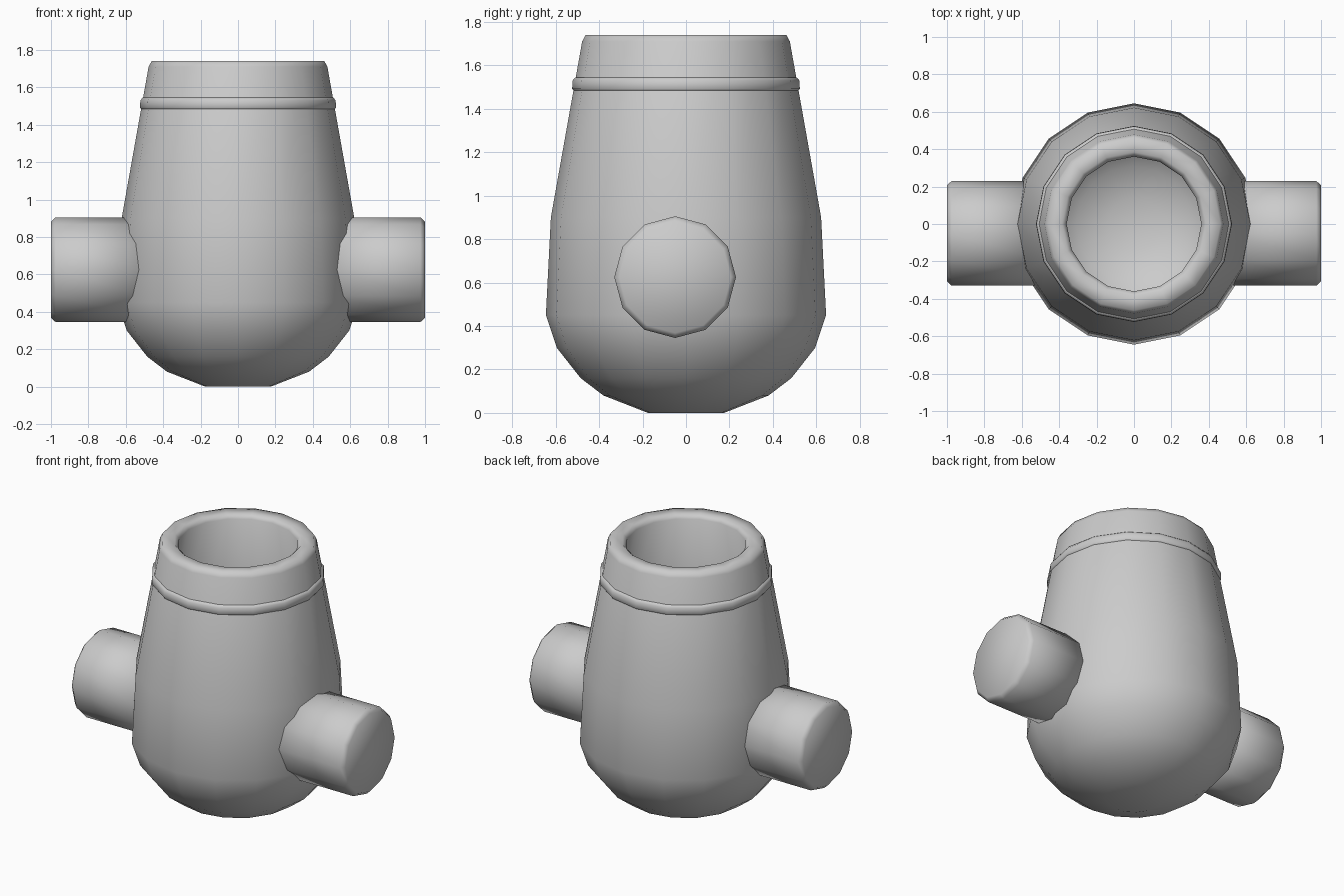
import bpy, bmesh
from math import sin, cos, pi
from mathutils import Matrix

if "Cube" in bpy.data.objects:
    bpy.data.objects.remove(bpy.data.objects["Cube"])


def lathe(name, profile, sides, closed=False, matrix=None):
    """Spin (radius, height) points about z; open ends get caps."""
    bm = bmesh.new()
    rings = [[bm.verts.new((r * cos(2 * pi * i / sides), r * sin(2 * pi * i / sides), z))
              for i in range(sides)] for r, z in profile]
    pairs = list(zip(rings, rings[1:]))
    if closed:
        pairs.append((rings[-1], rings[0]))
    else:
        bm.faces.new(rings[0])
        bm.faces.new(rings[-1])
    for a, b in pairs:
        for i in range(sides):
            j = (i + 1) % sides
            bm.faces.new((a[i], a[j], b[j], b[i]))
    if matrix:
        bm.transform(matrix)
    bmesh.ops.recalc_face_normals(bm, faces=bm.faces)
    for f in bm.faces:
        f.smooth = True
    mesh = bpy.data.meshes.new(name)
    bm.to_mesh(mesh)
    bm.free()
    ob = bpy.data.objects.new(name, mesh)
    bpy.context.collection.objects.link(ob)
    return ob


# Hollow pot: outer wall up, rolled rim, inner wall back down
outer = [(0.175, 0), (0.38, 0.08), (0.485, 0.16), (0.595, 0.30), (0.645, 0.45),
         (0.622, 0.90), (0.478, 1.71)]
rim = [(0.462, 1.74), (0.385, 1.74), (0.36, 1.715)]
inner = [(0.51, 0.89), (0.53, 0.47), (0.49, 0.36), (0.40, 0.25), (0.31, 0.18), (0.14, 0.12)]
lathe("pot_body", outer + rim + inner, 16)

# Raised band around the neck
lathe("neck_band", [(0.47, 1.48), (0.515, 1.48), (0.524, 1.492), (0.522, 1.53),
                    (0.510, 1.545), (0.47, 1.545)], 16, closed=True)

# Side pivots, 12-sided with bevelled outer ends
for side, label in ((1, "right"), (-1, "left")):
    place = Matrix.Translation((0, -0.05, 0.625)) @ Matrix.Rotation(side * pi / 2, 4, 'Y')
    lathe(label + "_pivot", [(0.28, 0.50), (0.28, 0.975), (0.257, 1.0)], 12, matrix=place)
